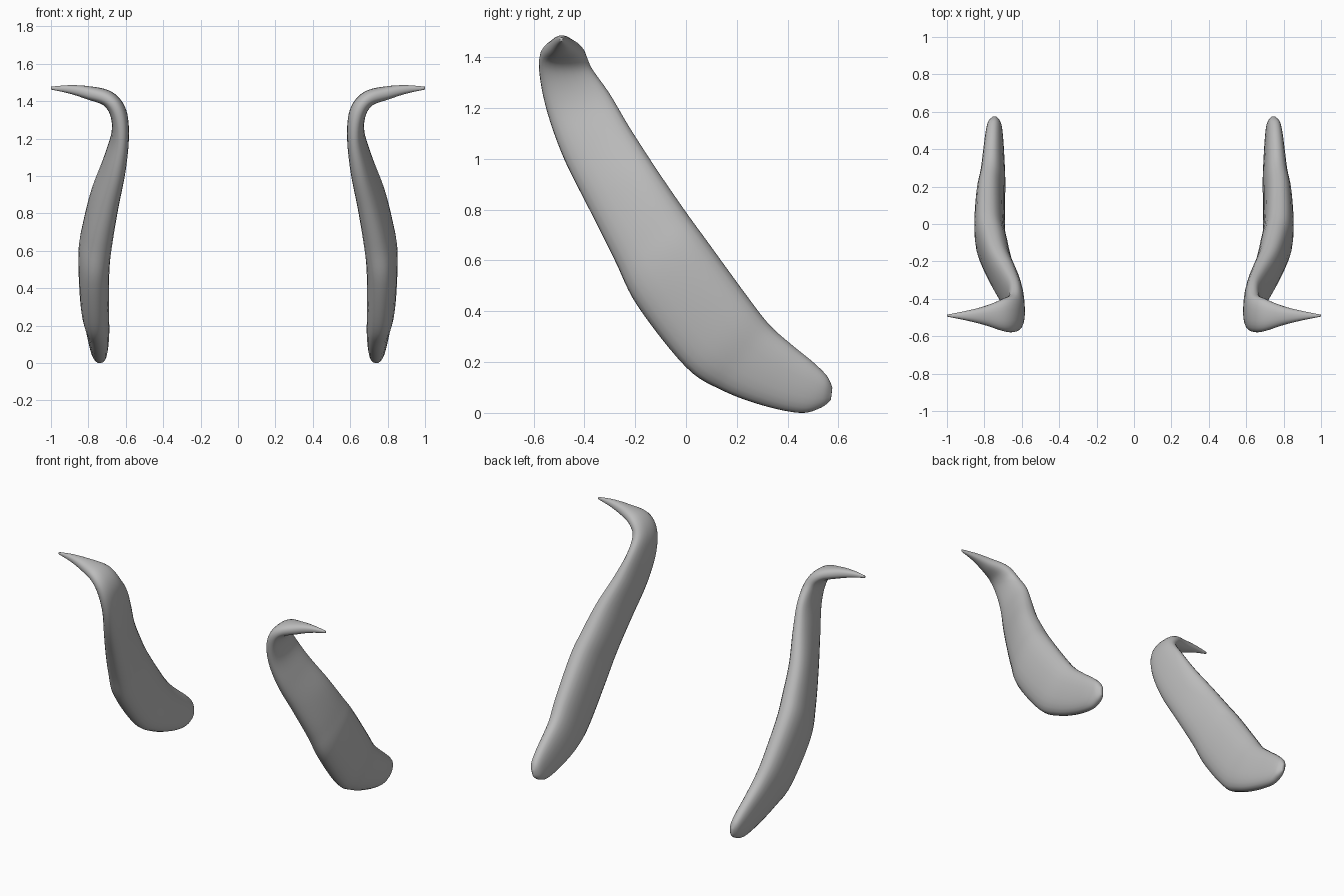
import bpy
import bmesh
import math
from mathutils import Vector

if "Cube" in bpy.data.objects:
    bpy.data.objects.remove(bpy.data.objects["Cube"], do_unlink=True)

# One plain grey material
grey = bpy.data.materials.new("plain_grey")
grey.use_nodes = True
grey.diffuse_color = (0.5, 0.5, 0.5, 1)
shader = grey.node_tree.nodes["Principled BSDF"]
shader.inputs["Base Color"].default_value = (0.5, 0.5, 0.5, 1)
shader.inputs["Roughness"].default_value = 0.6

# Stations from foot to hook: front edge xyz, back edge xyz, thickness
STATIONS = [
    (.742, .570, .05, .748, .576, .10, .02),
    (.735, .53, .02, .755, .555, .145, .065),
    (.735, .45, .0, .76, .50, .20, .09),
    (.735, .30, .03, .765, .42, .265, .11),
    (.74, .14, .09, .77, .33, .345, .13),
    (.755, .0, .18, .78, .24, .46, .15),
    (.76, -.19, .42, .78, .08, .68, .165),
    (.735, -.28, .60, .765, .0, .79, .16),
    (.69, -.38, .80, .735, -.11, .95, .14),
    (.645, -.48, 1.0, .675, -.22, 1.12, .115),
    (.62, -.545, 1.18, .64, -.30, 1.255, .09),
    (.635, -.575, 1.32, .645, -.37, 1.355, .09),
    (.69, -.575, 1.405, .70, -.40, 1.42, .085),
    (.80, -.54, 1.44, .80, -.44, 1.45, .07),
    (.90, -.515, 1.462, .90, -.465, 1.465, .045),
    (1.0, -.495, 1.47, 1.0, -.485, 1.47, .015),
]
SIDES = 24
STEPS = 6


def smooth_stations(rows):
    """Catmull-Rom interpolation of every station value."""
    out = []
    last = len(rows) - 1
    for i in range(last):
        a, b = rows[max(i - 1, 0)], rows[i]
        c, d = rows[i + 1], rows[min(i + 2, last)]
        for s in range(STEPS):
            t = s / STEPS
            out.append([
                0.5 * (2 * q + (r - p) * t
                       + (2 * p - 5 * q + 4 * r - w) * t ** 2
                       + (3 * q - p - 3 * r + w) * t ** 3)
                for p, q, r, w in zip(a, b, c, d)])
    out.append(list(rows[last]))
    return out


def rounded(v):
    return math.copysign(abs(v) ** 0.85, v)


def build_blade(name, side):
    rows = smooth_stations(STATIONS)
    edges = [(Vector(r[0:3]), Vector(r[3:6]), r[6]) for r in rows]
    mids = [(f + b) / 2 for f, b, _ in edges]
    bm = bmesh.new()
    rings = []
    # Rounded cross-sections laid across the path
    for i, (front, back, thick) in enumerate(edges):
        tangent = mids[min(i + 1, len(mids) - 1)] - mids[max(i - 1, 0)]
        half = (back - front) / 2
        normal = half.cross(tangent).normalized() * thick / 2
        ring = []
        for k in range(SIDES):
            a = math.tau * k / SIDES
            p = mids[i] + half * rounded(math.cos(a)) + normal * rounded(math.sin(a))
            ring.append(bm.verts.new((p.x * side, p.y, p.z)))
        rings.append(ring)
    # Skin and end caps
    for lower, upper in zip(rings, rings[1:]):
        for k in range(SIDES):
            n = (k + 1) % SIDES
            bm.faces.new((lower[k], lower[n], upper[n], upper[k]))
    bm.faces.new(rings[0])
    bm.faces.new(rings[-1])
    bmesh.ops.recalc_face_normals(bm, faces=bm.faces)
    mesh = bpy.data.meshes.new(name)
    bm.to_mesh(mesh)
    bm.free()
    mesh.materials.append(grey)
    mesh.shade_smooth()
    obj = bpy.data.objects.new(name, mesh)
    bpy.context.collection.objects.link(obj)


build_blade("left_hooked_blade", 1)
build_blade("right_hooked_blade", -1)
